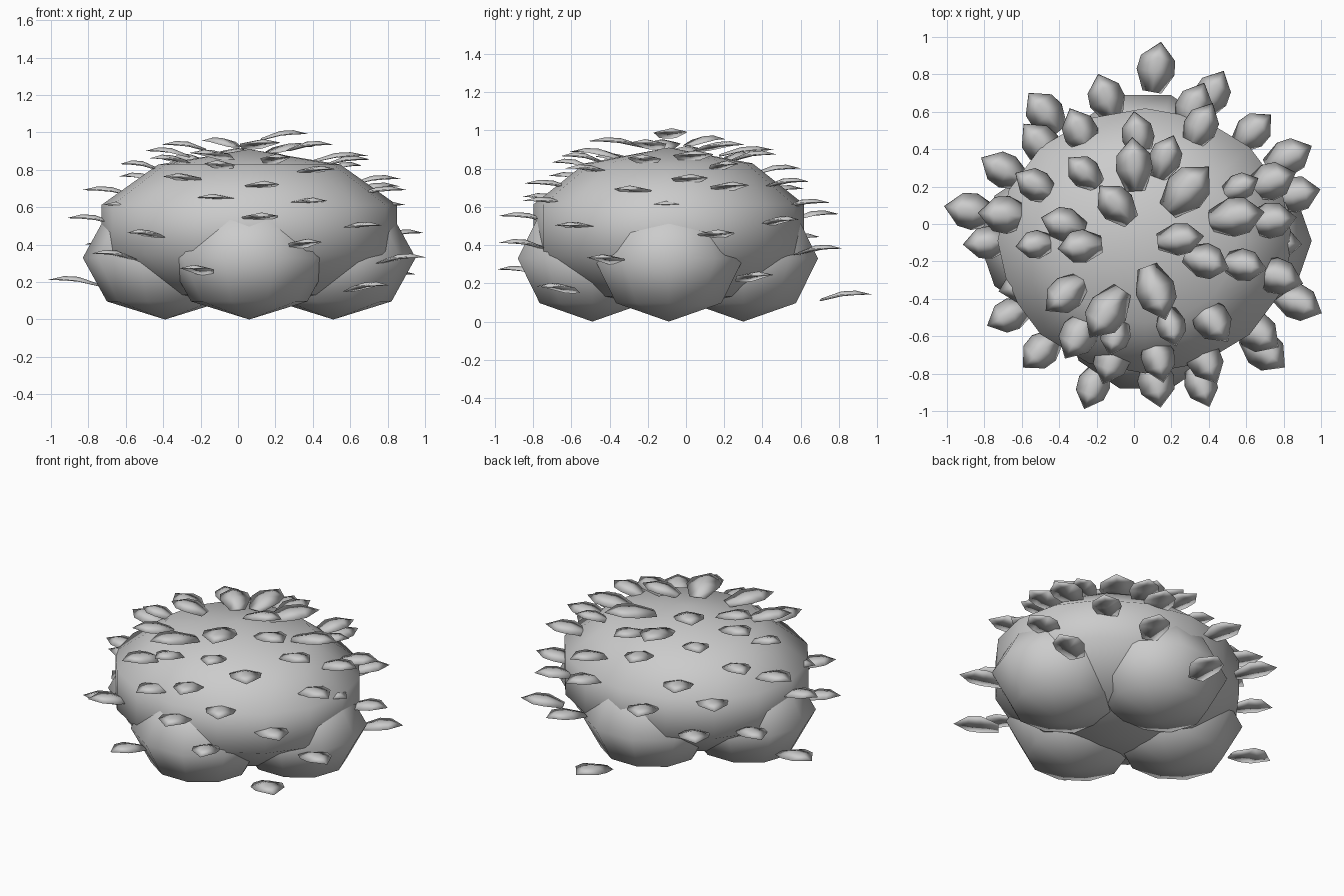
import bpy, math, random
from mathutils import Vector

if "Cube" in bpy.data.objects:
    bpy.data.objects.remove(bpy.data.objects["Cube"])

random.seed(4)
CX, CY = 0.06, -0.09          # middle of the body

grey = bpy.data.materials.new("plain_grey")
grey.diffuse_color = (0.6, 0.6, 0.6, 1)
grey.use_nodes = True
grey.node_tree.nodes["Principled BSDF"].inputs["Base Color"].default_value = grey.diffuse_color


def make(name, verts, faces):
    mesh = bpy.data.meshes.new(name)
    mesh.from_pydata(verts, [], faces)
    mesh.materials.append(grey)
    mesh.shade_smooth()
    obj = bpy.data.objects.new(name, mesh)
    bpy.context.collection.objects.link(obj)
    return obj


def ellipsoid(name, centre, radii, segs, rings):
    """Low-poly ellipsoid with its first column of points on +x."""
    cx, cy, cz = centre
    rx, ry, rz = radii
    verts = [(cx, cy, cz - rz)]
    for i in range(1, rings):
        a = math.pi * i / rings
        for j in range(segs):
            b = 2 * math.pi * j / segs
            verts.append((cx + rx * math.sin(a) * math.cos(b),
                          cy + ry * math.sin(a) * math.sin(b),
                          cz - rz * math.cos(a)))
    verts.append((cx, cy, cz + rz))
    top, last = len(verts) - 1, 1 + (rings - 2) * segs
    faces = []
    for j in range(segs):
        k = (j + 1) % segs
        faces.append((0, 1 + k, 1 + j))
        faces.append((last + j, last + k, top))
        for i in range(rings - 2):
            r = 1 + i * segs
            faces.append((r + j, r + k, r + segs + k, r + segs + j))
    return make(name, verts, faces)


def leaf(x, y, z, size=1.0):
    """Thin arched leaf with a raised rib and a shallow keel, pointing outward."""
    length = size * random.uniform(0.25, 0.28)
    half = length * random.uniform(0.34, 0.38)
    yaw = math.atan2(y - CY, x - CX) + random.uniform(-0.12, 0.12)
    out = Vector((math.cos(yaw), math.sin(yaw), 0))
    side = Vector((-out.y, out.x, 0))
    mid = Vector((x, y, z))
    verts = []
    # each row: left edge, rib, right edge, keel
    for t, w, h in ((-0.5, 0.5, -0.03), (-0.1, 1.0, -0.002), (0.18, 0.9, 0.004)):
        for s, up in ((-1, 0), (0, 0.02), (1, 0), (0, -0.006)):
            verts.append(mid + out * t * length + side * s * w * half
                         + Vector((0, 0, h + up * w)))
    verts.append(mid + out * 0.5 * length + Vector((0, 0, 0.002)))
    faces = [(3, 2, 1, 0)]
    for i in range(4):
        k = (i + 1) % 4
        for r in (0, 4):
            faces.append((r + i, r + k, r + 4 + k, r + 4 + i))
        faces.append((8 + i, 8 + k, 12))
    faces = [f[::-1] for f in faces]
    make("leaf", verts, faces)


# Main dome
ellipsoid("body", (CX, CY, 0.48), (0.83, 0.745, 0.43), 16, 5)

# Four rounded feet
for name, dx, dy in (("front_lobe", 0, -0.4), ("back_lobe", 0, 0.39),
                     ("left_lobe", -0.45, 0), ("right_lobe", 0.45, 0)):
    ellipsoid(name, (CX + dx, CY + dy, 0.33), (0.44, 0.41, 0.33), 10, 4)

# Leaves standing out from the sides
side_leaves = [
    (-.22, -.87, .27), (.36, -.86, .41), (.70, -.68, .18), (-.50, -.68, .46),
    (-.67, -.49, .35), (.66, -.58, .50), (.88, -.42, .33), (.12, -.85, .55),
    (.38, -.73, .63), (-.12, -.73, .65), (.13, -.72, .72), (.42, -.52, .80),
    (-.30, -.60, .76), (-.88, .07, .21), (.83, .36, .24), (.87, .16, .46),
    (.64, .50, .53), (.42, .70, .38), (.77, -.28, .69), (.77, -.10, .61),
    (.74, .02, .75), (.74, .23, .71), (-.79, -.10, .54), (-.70, .29, .40),
    (-.60, -.33, .61), (-.70, .05, .69), (.12, .84, .14), (-.15, .68, .56),
    (-.48, .60, .44), (.32, .63, .62), (.36, .53, .73), (-.50, .43, .60),
    (.25, -.08, .99),
]
for x, y, z in side_leaves:
    leaf(x, y, z)

# Leaves lying over the dome follow its height
large_leaves = [(.55, .04), (.29, .19), (0, .32), (-.15, -.48), (.12, -.37)]
medium_leaves = [
    (.59, -.22), (.39, -.20), (.17, .36), (.02, .48), (-.29, .50), (-.53, .21),
    (-.38, 0), (-.29, -.12), (-.37, -.38), (-.10, .11),
]
small_leaves = [(.57, .20), (-.27, .28), (-.53, -.11), (-.10, -.60), (.20, -.55)]
for points, size in ((large_leaves, 1.15), (medium_leaves, 0.95),
                     (small_leaves, 0.8)):
    for x, y in points:
        q = ((x - CX) / 0.81) ** 2 + ((y - CY) / 0.73) ** 2
        leaf(x, y, 0.5 + 0.48 * math.sqrt(max(0, 1 - q)), size)
